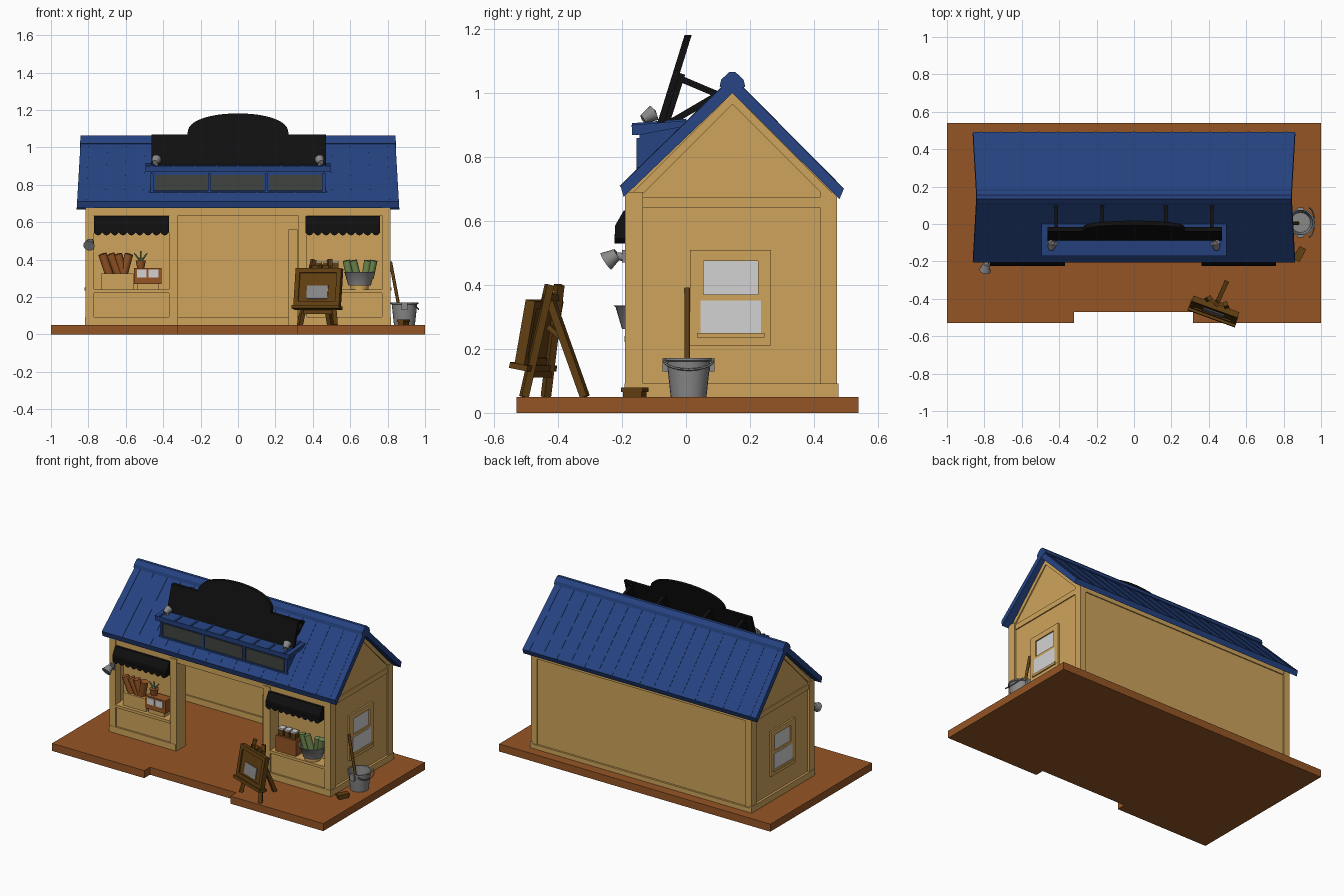
import bpy, bmesh, math
from mathutils import Vector, Matrix

if "Cube" in bpy.data.objects:
    bpy.data.objects.remove(bpy.data.objects["Cube"])

def material(name, col):
    m = bpy.data.materials.new(name)
    m.diffuse_color = (*col, 1)
    m.use_nodes = True
    m.node_tree.nodes["Principled BSDF"].inputs["Base Color"].default_value = m.diffuse_color
    return m

BEIGE = material("tan_wall", (.62, .37, .105))
BLUE = material("blue_roof", (.019, .056, .22))
BROWN = material("brown_base", (.30, .09, .018))
WOOD = material("dark_wood", (.12, .05, .006))
BLACK = material("black", (.005, .005, .005))
GREY = material("grey_metal", (.25, .25, .25))
WHITE = material("pale_pane", (.65, .65, .65))
GREEN = material("green", (.16, .25, .08))
GLASS = material("dark_glass", (.05, .056, .05))

def finish(name, bm, mat, smooth=False):
    bmesh.ops.recalc_face_normals(bm, faces=bm.faces)
    me = bpy.data.meshes.new(name)
    bm.to_mesh(me)
    bm.free()
    me.materials.append(mat)
    ob = bpy.data.objects.new(name, me)
    bpy.context.collection.objects.link(ob)
    if smooth:
        bpy.ops.object.select_all(action='DESELECT')
        ob.select_set(True)
        bpy.context.view_layer.objects.active = ob
        bpy.ops.object.shade_smooth_by_angle(angle=math.radians(40))
    return ob

def box(name, x0, x1, y0, y1, z0, z1, mat, M=Matrix()):
    bm = bmesh.new()
    bmesh.ops.create_cube(bm, size=1)
    for v in bm.verts:
        v.co = M @ Vector(((x0 + x1) / 2 + v.co.x * (x1 - x0), (y0 + y1) / 2 + v.co.y * (y1 - y0),
                           (z0 + z1) / 2 + v.co.z * (z1 - z0)))
    return finish(name, bm, mat)

def prism(name, pts, axis, a, b, mat):
    place = {'x': lambda p, d: (d, p[0], p[1]), 'y': lambda p, d: (p[0], d, p[1]),
             'z': lambda p, d: (p[0], p[1], d)}[axis]
    bm = bmesh.new()
    f = bm.faces.new([bm.verts.new(place(p, a)) for p in pts])
    r = bmesh.ops.extrude_face_region(bm, geom=[f])
    off = Vector(place((0, 0), b - a))
    for v in r['geom']:
        if isinstance(v, bmesh.types.BMVert):
            v.co += off
    return finish(name, bm, mat)

def rod(name, p, q, r1, mat, r2=None, n=12):
    p, q = Vector(p), Vector(q)
    bm = bmesh.new()
    bmesh.ops.create_cone(bm, cap_ends=True, segments=n, radius1=r1, radius2=r1 if r2 is None else r2,
                          depth=(q - p).length)
    rot = (q - p).to_track_quat('Z', 'Y').to_matrix().to_4x4() @ Matrix.Rotation(math.pi / 4, 4, 'Z')
    bm.transform(Matrix.Translation((p + q) / 2) @ rot)
    return finish(name, bm, mat, n > 6)

def lathe(name, prof, c, mat, n=24):
    bm = bmesh.new()
    vs = [bm.verts.new((r, 0, z)) for r, z in prof]
    es = [bm.edges.new(e) for e in zip(vs, vs[1:])]
    bmesh.ops.spin(bm, geom=vs + es, axis=(0, 0, 1), cent=(0, 0, 0), angle=2 * math.pi, steps=n)
    bmesh.ops.remove_doubles(bm, verts=bm.verts, dist=1e-4)
    bm.transform(Matrix.Translation(c))
    return finish(name, bm, mat, True)

# Base with front notch
prism("base", [(-1, -.53), (-.32, -.53), (-.32, -.47), (.315, -.47), (.315, -.53), (1, -.53), (1, .54), (-1, .54)],
      'z', 0, .05, BROWN)

# Gable walls, trims and side windows, mirrored
gable = [(-.18, .05), (.465, .05), (.465, .69), (.145, 1.01), (-.18, .69)]
for s, side in ((-1, "left"), (1, "right")):
    def sbox(name, a, b, *rest):
        return box(side + name, min(s * a, s * b), max(s * a, s * b), *rest)
    prism(side + "_gable_wall", gable, 'x', s * .775, s * .803, BEIGE)
    sbox("_front_corner_post", .77, .815, -.19, -.135, .05, .69, BEIGE)
    sbox("_back_corner_trim", .77, .813, .42, .472, .05, .69, BEIGE)
    sbox("_skirting", .80, .818, -.192, .476, .05, .092, BEIGE)
    sbox("_eave_trim", .80, .81, -.18, .465, .64, .675, BEIGE)
    for y0, y1 in ((-.18, .145), (.47, .145)):
        prism(side + "_gable_trim", [(y0, .675), (y1, 1.0), (y1, .965), (y0 + (.035 if y1 > y0 else -.035), .675)],
              'x', s * .80, s * .81, BEIGE)
    # window frame bars and panes
    for y0, y1, z0, z1 in ((.012, .055, .21, .51), (.225, .265, .21, .51), (.05, .23, .475, .51),
                           (.05, .23, .21, .245), (.05, .23, .352, .37)):
        sbox("_window_frame", .80, .814, y0, y1, z0, z1, BEIGE)
    sbox("_window_sill", .80, .822, .035, .245, .235, .25, BEIGE)
    sbox("_upper_pane", .80, .806, .055, .225, .37, .475, WHITE)
    sbox("_lower_pane", .80, .8155, .045, .235, .25, .352, WHITE)

    # Shop window bay
    sbox("_bay_base", .325, .78, -.18, -.09, .05, .235, BEIGE)
    sbox("_bay_skirting", .325, .815, -.192, -.17, .05, .092, BEIGE)
    sbox("_bay_sill", .365, .775, -.193, -.09, .222, .24, BEIGE)
    sbox("_bay_inner_post", .32, .37, -.19, -.09, .05, .66, BEIGE)
    sbox("_bay_back", .325, .78, -.10, -.085, .05, .68, BEIGE)

    # Awning with scalloped valance
    cx = -.57 if s < 0 else .56
    prism(side + "_awning", [(-.18, .632), (-.195, .632), (-.222, .585), (-.222, .545), (-.18, .545)],
          'x', cx - .2, cx + .2, BLACK)
    n = 36
    low = [(cx - .2 + .4 * i / n, .545 - .016 * abs(math.sin(math.pi * i / 4))) for i in range(n + 1)]
    prism(side + "_awning_scallops", low + [(cx + .2, .56), (cx - .2, .56)], 'y', -.224, -.19, BLACK)

# Back wall, header and door edge
box("back_wall", -.79, .79, .44, .463, .05, .70, BEIGE)
box("back_skirting", -.815, .815, .455, .476, .05, .08, BEIGE)
box("back_top_trim", -.79, .79, .455, .47, .65, .69, BEIGE)
box("inner_skirting", -.77, .77, .43, .445, .05, .09, BEIGE)
box("front_header", -.80, .80, -.185, -.09, .635, .69, BEIGE)
box("open_door", .27, .318, -.13, -.11, .05, .56, BEIGE)

# Roof, slightly wider at the eaves
def taper(ob):
    for v in ob.data.vertices:
        v.co.x *= (.84 + .022 * (1.06 - v.co.z) / .38) / .84
roof = prism("roof", [(-.205, .71), (-.195, .675), (.145, 1.0), (.48, .668), (.493, .70), (.145, 1.05)],
             'x', -.84, .84, BLUE)
taper(roof)
taper(prism("ridge_cap", [(.105, 1.02), (.11, 1.042), (.135, 1.065), (.155, 1.065), (.18, 1.042), (.185, 1.02),
                          (.145, 1.0)], 'x', -.842, .842, BLUE))
for i in range(17):
    x = -.8 + .1 * i
    for y, z in ((-.204, .707), (.491, .698)):
        rod("roof_seam", (x * 1.02, y, z), (x, .145, 1.047), .006, BLUE, n=4)

# Dormer
prism("dormer_body", [(-.145, .745), (-.145, .885), (0, .905)], 'x', -.465, .465, BLUE)
prism("dormer_roof", [(-.168, .868), (-.17, .9), (0, .914), (.02, .90), (-.14, .87)], 'x', -.495, .495, BLUE)
box("dormer_sill", -.475, .475, -.155, -.14, .755, .768, BLUE)
for i in range(3):
    c = -.305 + .305 * i
    box("dormer_pane", c - .14, c + .14, -.151, -.144, .77, .852, GLASS)
for x in (-.46, -.152, .152, .46):
    box("dormer_mullion", x - .008, x + .008, -.154, -.143, .765, .86, BLUE)
for i in range(9):
    x = -.46 + .115 * i
    rod("dormer_seam", (x, -.168, .9), (x, 0, .914), .008, BLUE, n=4)

# Leaning sign board with arched top
arch = [(.27 * math.cos(math.pi * i / 24), 1.07 + .112 * math.sin(math.pi * i / 24) ** .8) for i in range(25)]
sign = prism("sign_board", [(-.463, .905), (.47, .905), (.47, 1.07)] + arch + [(-.463, 1.07)], 'y', -.09, -.068, BLACK)
for v in sign.data.vertices:
    v.co.y += (v.co.z - .905) * .31
for x in (-.415, -.17, .17, .415):
    rod("sign_bracket_top", (x, -.03, 1.05), (x, .1, .995), .014, BLACK, n=4)
    rod("sign_bracket_low", (x, -.045, .91), (x, .1, .995), .014, BLACK, n=4)
    rod("sign_bracket_back", (x, -.06, .91), (x, -.012, 1.06), .014, BLACK, n=4)

# Lamps
for x in (-.435, .435):
    rod("sign_lamp_stem", (x, -.125, .895), (x, -.122, .925), .01, GREY)
    rod("sign_lamp_head", (x * 1.02, -.135, .918), (x, -.1, .938), .015, GREY, .026)
    lathe("sign_lamp_bulb", [(0, -.016), (.012, -.01), (.017, 0), (.012, .012), (0, .017)], (x, -.108, .935), GREY, 12)
box("wall_lamp_plate", -.805, -.775, -.20, -.185, .47, .51, GREY)
rod("wall_lamp_neck", (-.79, -.19, .487), (-.79, -.225, .49), .013, GREY)
rod("wall_lamp_shade", (-.79, -.215, .497), (-.797, -.25, .474), .018, GREY, .031)

# Easel: turned about z, board leaning back
E = Matrix.Translation((.44, -.43, 0)) @ Matrix.Rotation(math.radians(-20), 4, 'Z')
T = E @ Matrix.Translation((0, -.05, .15)) @ Matrix.Rotation(math.radians(-10.5), 4, 'X')
for s in (-1, 1):
    rod("easel_front_leg", E @ Vector((s * .1, -.045, .05)), E @ Vector((s * .045, .02, .4)), .017, WOOD, n=4)
rod("easel_rear_leg", E @ Vector((.01, .125, .05)), E @ Vector((0, .0, .37)), .017, WOOD, n=4)
rod("easel_brace", E @ Vector((0, 0, .27)), E @ Vector((0, .06, .22)), .011, WOOD, n=4)
rod("easel_crossbar", E @ Vector((-.09, -.03, .12)), E @ Vector((.09, -.03, .12)), .014, WOOD, n=4)
rod("easel_top_bar", E @ Vector((-.06, .01, .36)), E @ Vector((.06, .01, .36)), .014, WOOD, n=4)
box("easel_board", -.115, .115, -.008, .012, .01, .2, WOOD, T)
for x0, x1, z0, z1 in ((-.13, -.105, 0, .205), (.105, .13, 0, .205), (-.13, .13, .18, .205), (-.13, .13, 0, .025)):
    box("easel_board_frame", x0, x1, -.016, .016, z0, z1, WOOD, T)
box("easel_ledge", -.135, .135, -.03, .03, -.015, .003, WOOD, T)
box("easel_paper", -.06, .06, -.013, -.007, .04, .112, GREY, T)

# Bucket, mop and brush
c = Vector((.89, .008, 0))
lathe("bucket", [(0, .05), (.056, .05), (.068, .16), (.074, .163), (.074, .171), (.066, .171), (.053, .06), (0, .06)],
      c, GREY)
arc = [c + Vector((.03 * math.sin(math.pi * i / 10) + .045, -.078 * math.cos(math.pi * i / 10),
                   .165 - .03 * math.sin(math.pi * i / 10))) for i in range(11)]
for p, q in zip(arc, arc[1:]):
    rod("bucket_handle", p, q, .004, GREY, n=6)
for s in (-1, 1):
    box("bucket_ear", .875, .905, .008 + s * .073 - .008, .008 + s * .073 + .008, .13, .172, GREY)
rod("mop_handle", (.875, .004, .07), (.815, .004, .39), .009, WOOD)
B = Matrix.Translation((.885, -.16, 0)) @ Matrix.Rotation(math.radians(-28), 4, 'Z')
box("brush_bristles", -.016, .016, -.033, .033, .05, .066, WOOD, B)
box("brush_back", -.02, .02, -.038, .038, .066, .08, WOOD, B)

# Left window goods
box("left_crate", -.73, -.56, -.17, -.11, .24, .325, BEIGE)
for x, t in ((-.71, -.025), (-.665, -.03), (-.595, .02), (-.63, -.02)):
    rod("brown_roll", (x - t, -.135, .31), (x + t * .6, -.15, .43), .023, BROWN)
box("card_box", -.555, -.41, -.18, -.11, .27, .355, BROWN)
box("card_box_foot", -.54, -.425, -.17, -.11, .24, .27, BEIGE)
for x in (-.515, -.452):
    box("card", x - .026, x + .026, -.186, -.178, .305, .347, WHITE)
rod("plant_pot", (-.52, -.14, .355), (-.52, -.14, .395), .02, BROWN, .028)
for dx in (-.035, 0, .035):
    rod("plant_leaf", (-.52, -.14, .39), (-.52 + dx, -.14, .445 - abs(dx) * .3), .007, GREEN, .003, n=6)

# Right window goods
box("right_crate", .40, .55, -.175, -.11, .24, .345, BROWN)
for x in (.43, .475, .52):
    box("jar_box", x - .018, x + .018, -.165, -.125, .345, .385, WOOD)
    box("jar_lid", x - .019, x + .019, -.166, -.124, .385, .394, WHITE)
lathe("basket", [(0, .262), (.06, .262), (.08, .33), (.086, .335), (.076, .335), (.055, .275), (0, .275)],
      (.65, -.14, 0), GREY)
rod("basket_stand", (.65, -.14, .24), (.65, -.14, .265), .05, BEIGE)
for x, t in ((.6, -.02), (.64, -.025), (.68, .015), (.705, .02)):
    rod("green_roll", (x, -.14, .3), (x + t, -.15, .395), .021, GREEN)
